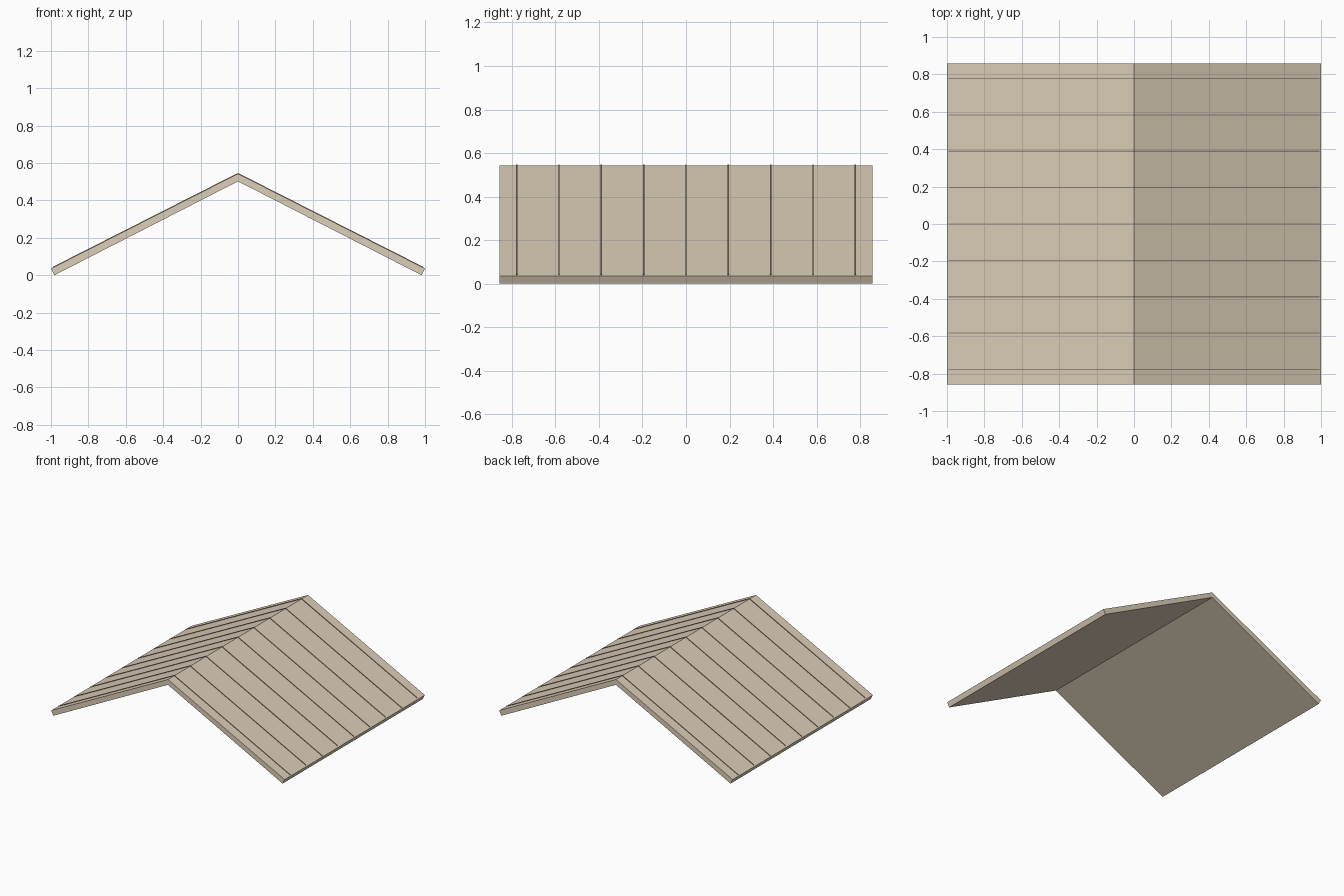
import bpy

if "Cube" in bpy.data.objects:
    bpy.data.objects.remove(bpy.data.objects["Cube"])

mat = bpy.data.materials.new("wood")
mat.diffuse_color = (0.72, 0.62, 0.48, 1)
mat.use_nodes = True
mat.node_tree.nodes["Principled BSDF"].inputs["Base Color"].default_value = mat.diffuse_color
dark = bpy.data.materials.new("dark_wood")
dark.diffuse_color = (0.32, 0.26, 0.19, 1)
dark.use_nodes = True
dark.node_tree.nodes["Principled BSDF"].inputs["Base Color"].default_value = dark.diffuse_color


def extrude_y(name, profile, y0, y1, material):
    """Closed prism from an (x, z) profile running between y0 and y1."""
    n = len(profile)
    verts = [(x, y, z) for y in (y0, y1) for x, z in profile]
    faces = [tuple(range(n)), tuple(range(2 * n - 1, n - 1, -1))]
    faces += [(i, i + n, (i + 1) % n + n, (i + 1) % n) for i in range(n)]
    me = bpy.data.meshes.new(name)
    me.from_pydata(verts, [], faces)
    me.materials.append(material)
    ob = bpy.data.objects.new(name, me)
    bpy.context.collection.objects.link(ob)
    return ob


# Two sloping panels meeting at the ridge
right = [(0, 0.502), (0.982, 0.0), (1.0, 0.036), (0, 0.543)]
left = [(-x, z) for x, z in reversed(right)]
extrude_y("right_roof_panel", right, -0.857, 0.857, mat)
extrude_y("left_roof_panel", left, -0.857, 0.857, mat)

# Thin seam strips over both slopes, evenly spaced
strip = [(0, 0.535), (0.99, 0.034), (0.993, 0.0435), (0, 0.547),
         (-0.993, 0.0435), (-0.99, 0.034)]
for i in range(-4, 5):
    y = i * 0.1945
    extrude_y(f"seam_strip_{i + 5}", strip, y - 0.003, y + 0.003, dark)
